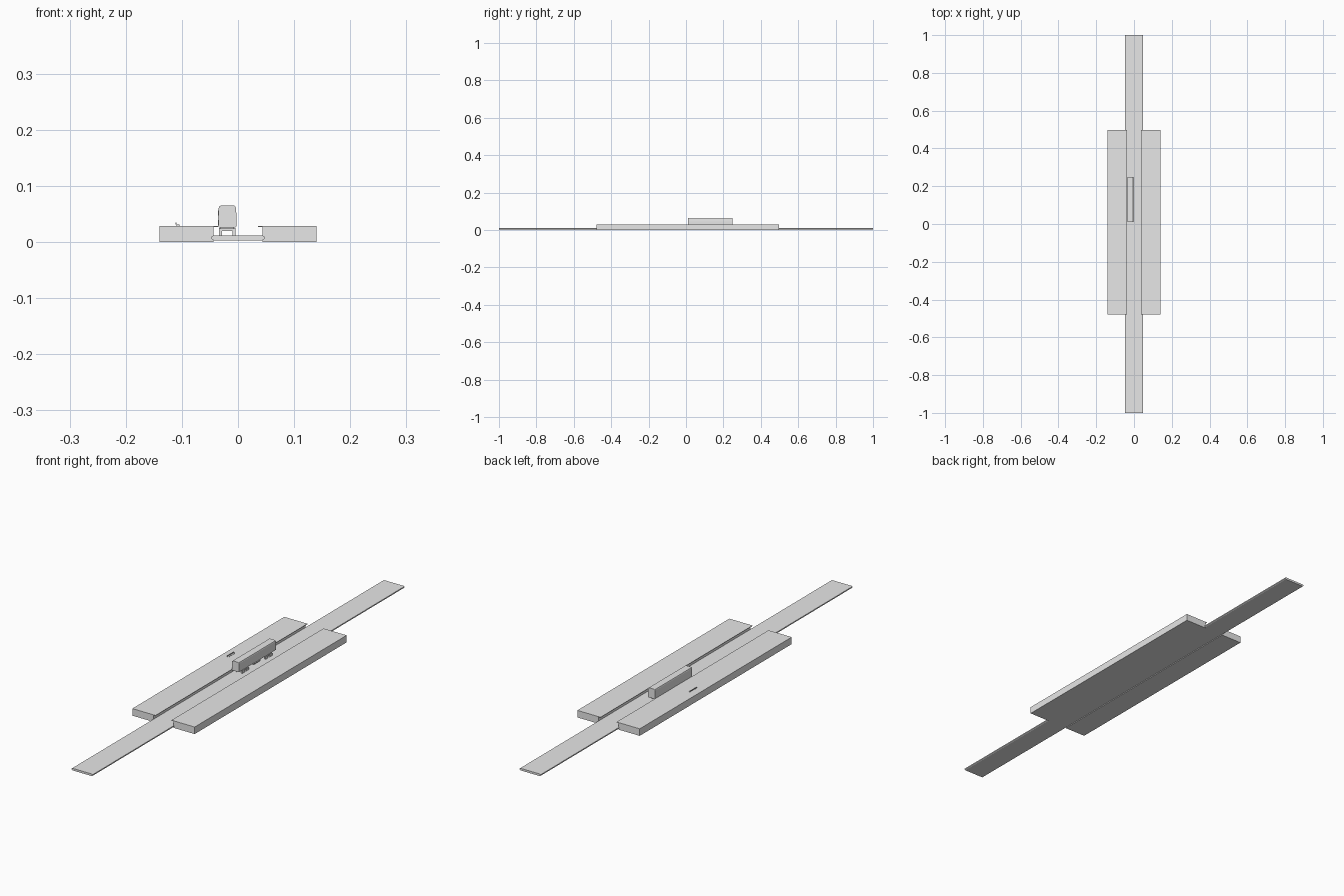
import bpy, bmesh

if "Cube" in bpy.data.objects:
    bpy.data.objects.remove(bpy.data.objects["Cube"])

# one plain grey for the whole model
grey = bpy.data.materials.new("plain grey")
grey.diffuse_color = (0.8, 0.8, 0.8, 1)
grey.use_nodes = True
grey.node_tree.nodes["Principled BSDF"].inputs["Base Color"].default_value = grey.diffuse_color


def extrude_profile(name, points, y0, y1):
    """Sweep an (x, z) outline along y."""
    bm = bmesh.new()
    near = bm.faces.new([bm.verts.new((x, y0, z)) for x, z in points])
    out = bmesh.ops.extrude_face_region(bm, geom=[near])
    moved = [g for g in out["geom"] if isinstance(g, bmesh.types.BMVert)]
    bmesh.ops.translate(bm, verts=moved, vec=(0, y1 - y0, 0))
    bmesh.ops.recalc_face_normals(bm, faces=bm.faces)
    me = bpy.data.meshes.new(name)
    bm.to_mesh(me)
    bm.free()
    me.materials.append(grey)
    ob = bpy.data.objects.new(name, me)
    bpy.context.collection.objects.link(ob)
    return ob


def box(name, x0, x1, y0, y1, z0, z1):
    return extrude_profile(name, [(x0, z0), (x1, z0), (x1, z1), (x0, z1)], y0, y1)


# track bed with slightly bevelled shoulders
extrude_profile("track_bed", [(-0.044, 0.003), (0.044, 0.003), (0.047, 0.005), (0.047, 0.0095),
                              (0.044, 0.0115), (-0.044, 0.0115), (-0.047, 0.0095), (-0.047, 0.005)], -1, 1)

# platforms with a thin overhanging lip towards the track
platform = [(0.14, 0), (0.14, 0.0286), (0.036, 0.0286), (0.036, 0.0265),
            (0.044, 0.0265), (0.044, 0)]
for side, name in ((-1, "left_platform"), (1, "right_platform")):
    extrude_profile(name, [(side * x, z) for x, z in platform], -0.478, 0.497)

# rail car body with rounded roof edges
TX, Y0, Y1 = -0.019, 0.011, 0.248
half = [(0.0145, 0.0255), (0.016, 0.028), (0.0163, 0.045), (0.0155, 0.060),
        (0.0142, 0.0635), (0.0115, 0.065)]
extrude_profile("rail_car_body", [(TX + x, z) for x, z in half] +
                [(TX - x, z) for x, z in reversed(half)], Y0, Y1)

# underframe, then a bogie with side frames near each end and a centre one
box("underframe", TX - 0.012, TX + 0.012, Y0 + 0.01, Y1 - 0.01, 0.0235, 0.0265)
for i, yc in enumerate((0.055, 0.205)):
    box(f"bogie_beam_{i}", TX - 0.0145, TX + 0.0145, yc - 0.02, yc + 0.02, 0.0195, 0.0245)
    for s in (-1, 1):
        for j, dy in enumerate((-0.013, 0.013)):
            x = TX + s * 0.012
            box(f"bogie_leg_{i}_{s}_{j}", x - 0.0028, x + 0.0028,
                yc + dy - 0.008, yc + dy + 0.008, 0.0118, 0.021)
box("equipment_box", TX - 0.0145, TX + 0.0145, 0.108, 0.152, 0.0195, 0.0245)

# door seam on the platform side
box("door_seam", TX - 0.0166, TX - 0.0155, 0.079, 0.082, 0.029, 0.056)

# bench on the left platform: seat, backrest and legs
B0, B1 = 0.088, 0.132
box("bench_seat", -0.110, -0.104, B0, B1, 0.0305, 0.0315)
box("bench_back", -0.1112, -0.110, B0, B1, 0.0315, 0.0350)
for i, y in enumerate((B0 + 0.004, B1 - 0.006)):
    box(f"bench_leg_{i}", -0.1095, -0.1045, y, y + 0.002, 0.0285, 0.0306)
